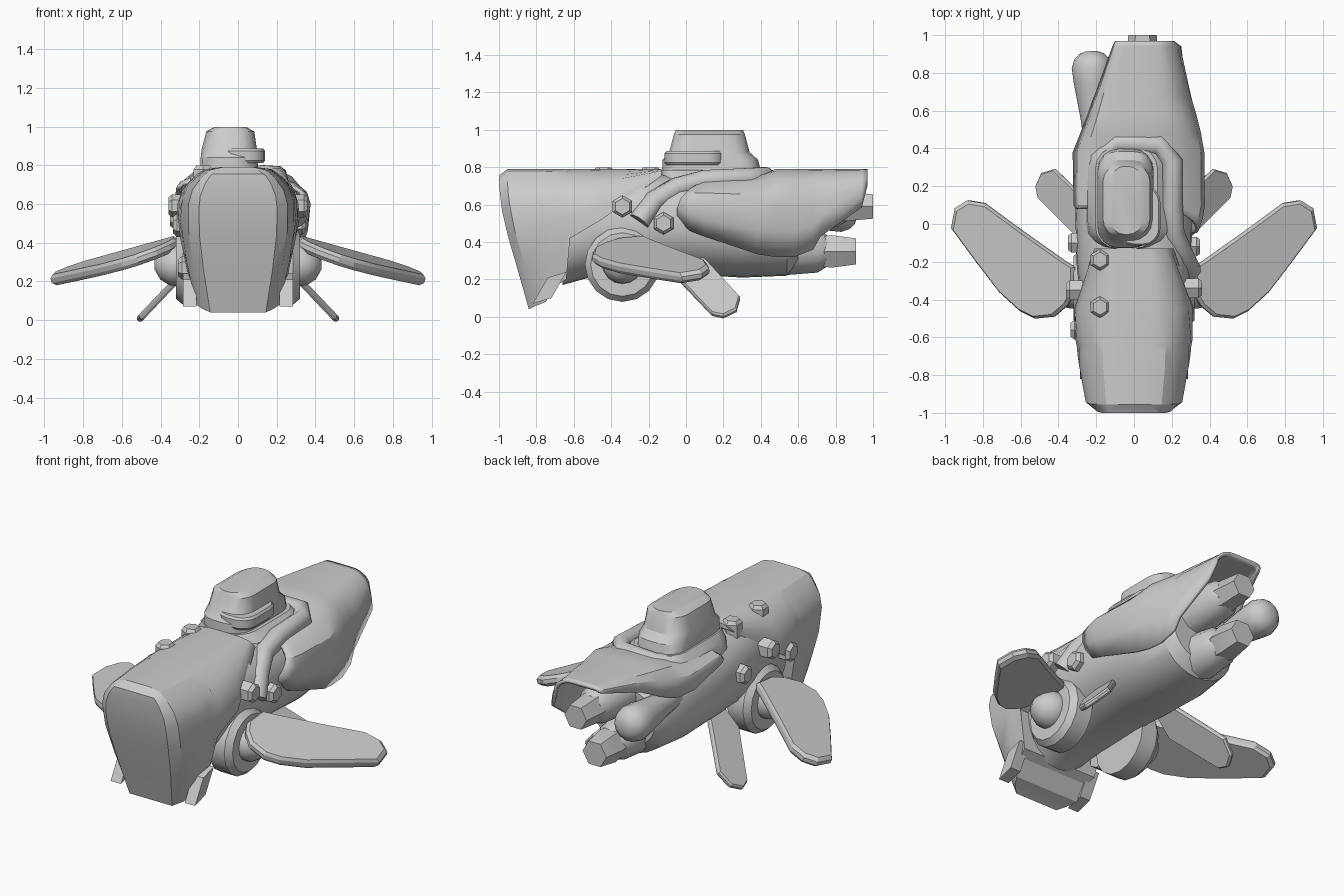
import bpy, bmesh, math
from mathutils import Vector

if "Cube" in bpy.data.objects:
    bpy.data.objects.remove(bpy.data.objects["Cube"])

grey = bpy.data.materials.new("hull_grey")
grey.diffuse_color = (0.6, 0.6, 0.6, 1)
grey.use_nodes = True
grey.node_tree.nodes["Principled BSDF"].inputs["Base Color"].default_value = grey.diffuse_color


def finish(name, bm, angle=30):
    bmesh.ops.remove_doubles(bm, verts=bm.verts, dist=0.0005)
    bmesh.ops.recalc_face_normals(bm, faces=bm.faces)
    me = bpy.data.meshes.new(name)
    bm.to_mesh(me)
    bm.free()
    ob = bpy.data.objects.new(name, me)
    bpy.context.collection.objects.link(ob)
    me.materials.append(grey)
    bpy.ops.object.select_all(action='DESELECT')
    ob.select_set(True)
    bpy.context.view_layer.objects.active = ob
    bpy.ops.object.shade_smooth_by_angle(angle=math.radians(angle))
    return ob


def loft(name, rings, angle=30, shell=False):
    """Solid through rings of equal point count, or an open shell."""
    bm = bmesh.new()
    rows = [[bm.verts.new(p) for p in r] for r in rings]
    n = len(rows[0])
    for a, b in zip(rows, rows[1:]):
        for i in range(n - 1 if shell else n):
            j = (i + 1) % n
            bm.faces.new((a[i], a[j], b[j], b[i]))
    if not shell:
        for row in (rows[0], rows[-1]):
            if n == 16:  # arch sections are capped in level strips
                for i in range(7):
                    bm.faces.new((row[i], row[i + 1], row[14 - i], row[15 - i]))
            else:
                bm.faces.new(row)
    return finish(name, bm, angle)


def rod(name, a, b, profile, sides=6, angle=30, turn=0.0):
    """Lathe a (fraction, radius) profile along the line from a to b."""
    a, b = Vector(a), Vector(b)
    q = (b - a).to_track_quat('Z', 'Y')
    rings = []
    for t, r in profile:
        c = a.lerp(b, t)
        rings.append([c + q @ Vector((r * math.cos(k), r * math.sin(k), 0))
                      for k in (2 * math.pi * i / sides + turn for i in range(sides))])
    return loft(name, rings, angle)


def interp(table, v):
    if v <= table[0][0]:
        return table[0][1]
    for (a, p), (b, q) in zip(table, table[1:]):
        if v <= b:
            return p + (q - p) * (v - a) / (b - a)
    return table[-1][1]


# Front hood: arch section, curved nose, stepped lower edge
ARCH = [(0.04, 0.70), (0.3, 0.9), (0.5, 1), (0.62, 0.98), (0.69, 0.88), (0.745, 0.70), (0.78, 0.54), (0.79, 0.3)]
NOSE = [(0.04, 0.16), (0.34, 0.075), (0.52, 0.022), (0.7, 0.0)]
STEPS = [0, 0.3, 0.55, 0.74, 0.84, 0.93, 0.98, 1]


def hood_ring(y, w, low, top=0.79, nose=False):
    right = []
    for t in STEPS:
        z = low + (top - low) * t
        yy = y + interp(NOSE, z) if nose else y
        right.append((w * interp(ARCH, z), yy, z))
    return right + [(-x, yy, z) for x, yy, z in reversed(right)]


loft("front_hood", [
    hood_ring(-1.0, 0.205, 0.04, 0.755, True), hood_ring(-0.955, 0.26, 0.06, 0.79, True),
    hood_ring(-0.75, 0.295, 0.08), hood_ring(-0.69, 0.30, 0.17), hood_ring(-0.64, 0.305, 0.20),
    hood_ring(-0.62, 0.31, 0.42), hood_ring(-0.45, 0.318, 0.52), hood_ring(-0.13, 0.32, 0.755)], 25)

# Inner fuselage: round belly, squarer shoulders
def oval(y, cz, rx, rz, n=28):
    pts = []
    for i in range(n):
        c, s = math.cos(2 * math.pi * i / n), math.sin(2 * math.pi * i / n)
        e = 0.8 if s > 0 else 0.95
        pts.append((rx * math.copysign(abs(c) ** e, c), y, cz + rz * math.copysign(abs(s) ** e, s)))
    return pts


loft("fuselage", [oval(-0.66, 0.42, 0.23, 0.25), oval(-0.5, 0.48, 0.275, 0.265),
                  oval(-0.2, 0.50, 0.305, 0.265), oval(0.05, 0.49, 0.31, 0.265), oval(0.3, 0.47, 0.295, 0.26),
                  oval(0.54, 0.46, 0.25, 0.24), oval(0.6, 0.46, 0.21, 0.17)])

# Rear hull: lopsided canopy shell, deep on the right and shallow on the left
# rows: y, right half width, left half width, right low z, left low z, top z
REAR = [(-0.05, 0.345, 0.31, 0.53, 0.70, 0.72), (0.02, 0.365, 0.315, 0.46, 0.69, 0.73),
        (0.1, 0.375, 0.32, 0.43, 0.68, 0.74), (0.38, 0.372, 0.325, 0.335, 0.62, 0.76),
        (0.48, 0.355, 0.285, 0.32, 0.60, 0.79), (0.58, 0.335, 0.245, 0.32, 0.63, 0.79),
        (0.68, 0.31, 0.21, 0.36, 0.68, 0.79), (0.72, 0.30, 0.195, 0.43, 0.70, 0.79),
        (0.94, 0.25, 0.115, 0.585, 0.755, 0.79), (0.97, 0.21, 0.10, 0.70, 0.765, 0.79)]
FULL = [(0, 0.86), (0.3, 0.97), (0.55, 1), (0.75, 0.95), (0.9, 0.78), (0.98, 0.55), (1, 0.25)]
TAIL = [1, 0.98, 0.92, 0.82, 0.68, 0.55, 0.35]
rings = []
for y, wr, wl, lr, ll, top in REAR:
    ring = []
    back = 0.13 * max(0, 0.1 - y) / 0.15  # front edge sweeps back as it rises
    k = min(1, max(0, (y - 0.5) / 0.44))  # section rounds off toward the tail
    for (t, f), g in zip(FULL, TAIL):
        ring.append((wr * (f + (g - f) * k), y + back * t ** 3, lr + (top - lr) * t))
    for t, f in ((1, 0.5), (0.9, 0.78), (0.6, 0.93), (0, 1)):
        ring.append((-wl * f, y + back, ll + (top - ll) * t))
    rings.append(ring)
hull = loft("rear_hull", rings, 28, shell=True)
solid = hull.modifiers.new("plate_thickness", 'SOLIDIFY')
up = sum(p.normal.z for p in hull.data.polygons)
solid.thickness, solid.offset = 0.02, -1 if up > 0 else 1

# Conning tower: rounded-rectangle loft with a visor band
def rounded(cx, cy, hx, hy, z, r, k=4):
    pts = []
    for q, (sx, sy) in enumerate(((1, 1), (-1, 1), (-1, -1), (1, -1))):
        for i in range(k + 1):
            a = math.pi / 2 * (q + i / k)
            pts.append((cx + sx * (hx - r) + r * math.cos(a), cy + sy * (hy - r) + r * math.sin(a), z))
    return pts


loft("tower_skirt", [rounded(-0.03, 0.16, 0.225, 0.30, 0.66, 0.14), rounded(-0.03, 0.15, 0.215, 0.28, 0.74, 0.14),
                     rounded(-0.04, 0.14, 0.165, 0.27, 0.785, 0.12)])
loft("tower", [rounded(-0.045, 0.14, 0.15, 0.27, 0.74, 0.12), rounded(-0.045, 0.13, 0.148, 0.255, 0.84, 0.11),
               rounded(-0.045, 0.125, 0.143, 0.215, 0.88, 0.11), rounded(-0.04, 0.125, 0.124, 0.19, 0.975, 0.09),
               rounded(-0.04, 0.125, 0.08, 0.18, 0.998, 0.07)])
loft("visor", [rounded(0.025, 0.045, 0.105, 0.15, 0.812, 0.08), rounded(0.025, 0.045, 0.115, 0.16, 0.825, 0.09),
               rounded(0.025, 0.045, 0.115, 0.16, 0.873, 0.09), rounded(0.025, 0.045, 0.105, 0.15, 0.886, 0.08)])

# Pipe wrapping round the tower
path = [(0.30, -0.25, 0.51), (0.26, -0.17, 0.62), (0.21, -0.05, 0.69), (0.20, 0.1, 0.73), (0.20, 0.33, 0.74),
        (0.13, 0.42, 0.745), (-0.09, 0.43, 0.74), (-0.18, 0.35, 0.72), (-0.19, 0.2, 0.69)]
path = [Vector(p) for p in path]
rings = []
for i, p in enumerate(path):
    d = (path[min(i + 1, len(path) - 1)] - path[max(i - 1, 0)]).normalized()
    u = d.cross(Vector((0, 0, 1))).normalized()
    v = u.cross(d)
    rings.append([p + 0.058 * (u * math.cos(k * math.pi / 5) + v * math.sin(k * math.pi / 5)) for k in range(10)])
loft("pipe", rings, 50)

# Engines and canister at the tail
rod("lower_engine", (-0.02, 0.5, 0.36), (-0.02, 0.76, 0.35), [(0, 0.14), (0.8, 0.115), (1, 0.08)], 12)
rod("lower_nozzle", (-0.02, 0.65, 0.35), (-0.02, 0.91, 0.35), [(0, 0.085), (0.5, 0.1), (1, 0.08)], 6, 20)
rod("upper_engine", (0.045, 0.5, 0.59), (0.045, 0.86, 0.59), [(0, 0.14), (0.85, 0.11), (1, 0.08)], 12)
rod("upper_nozzle", (0.045, 0.75, 0.59), (0.045, 1.0, 0.59), [(0, 0.09), (0.4, 0.09), (1, 0.075)], 6, 20)
rod("canister", (-0.2, 0.25, 0.56), (-0.225, 0.915, 0.56),
    [(0, 0.05), (0.2, 0.055), (0.45, 0.07), (0.75, 0.1), (0.87, 0.108), (0.94, 0.092), (0.98, 0.065), (1, 0.03)], 14, 40)


def slab(name, pts, normal, thick, inset=0.85):
    """Flat bevelled plate from an outline."""
    n = Vector(normal).normalized() * thick / 2
    pts = [Vector(p) for p in pts]
    c = sum(pts, Vector()) / len(pts)
    small = [c + (p - c) * inset for p in pts]
    loft(name, [[p + n for p in small], [p + n * 0.4 for p in pts],
                [p - n * 0.4 for p in pts], [p - n for p in small]], 15)


WING = [(0.31, -0.23), (0.36, -0.2), (0.6, -0.03), (0.79, 0.11), (0.88, 0.125), (0.945, 0.085), (0.965, -0.02),
        (0.84, -0.19), (0.71, -0.36), (0.60, -0.46), (0.52, -0.5), (0.42, -0.49), (0.35, -0.43), (0.31, -0.36)]
FIN = [(-0.05, 0.35), (0.08, 0.33), (0.29, 0.1), (0.27, 0.03), (0.2, -0.003), (0.14, 0.01), (-0.06, 0.22)]
for side, s in (("right", 1), ("left", -1)):
    # Paddle wings, swept and drooping, on disc-and-ball mounts
    slab(side + "_wing", [(s * x, y, 0.5425 - 0.35 * x + 0.1 * y) for x, y in WING], (s * 0.35, -0.1, 1), 0.06, 0.95)
    rod(side + "_wing_disc", (s * 0.18, -0.34, 0.28), (s * 0.32, -0.34, 0.28), [(0, 0.2), (0.75, 0.2), (1, 0.17)], 16)
    rod(side + "_wing_ball", (s * 0.24, -0.34, 0.285), (s * 0.43, -0.34, 0.285),
        [(0, 0.09), (0.35, 0.11), (0.6, 0.105), (0.85, 0.075), (1, 0.025)], 16, 50)
    # Rear lower fins
    slab(side + "_rear_fin", [(s * (0.5 - (z - 0.015) * 0.95), y, z) for y, z in FIN], (s, 0, 0.95), 0.035, 0.95)
    # Cheek blocks behind the nose, leaning back
    bm = bmesh.new()
    bmesh.ops.create_cube(bm, size=1)
    for v in bm.verts:
        v.co = (s * 0.25 + v.co.x * 0.07, -0.73 + v.co.y * 0.1 + v.co.z * 0.08, 0.155 + v.co.z * 0.14 + v.co.y * 0.03)
    finish(side + "_cheek_block", bm)


# Hexagonal studs on the sides and the roof
def stud(name, p, d, r=0.06):
    p, d = Vector(p), Vector(d)
    rod(name, p - d * 0.08, p + d * 0.03, [(0, r), (0.82, r), (1, r * 0.72)], 6, 20, math.pi / 6)


for i, (x, y, z) in enumerate([(0.33, -0.34, 0.59), (0.32, -0.12, 0.50), (-0.33, -0.35, 0.59),
                               (-0.32, -0.1, 0.53), (-0.305, -0.56, 0.49), (-0.28, -0.56, 0.27)]):
    stud("side_stud_%d" % i, (x, y, z), (math.copysign(1, x), 0, 0))
for i, y in enumerate((-0.19, -0.44)):
    stud("roof_stud_%d" % i, (-0.18, y, 0.768), (0, 0, 1), 0.057)
